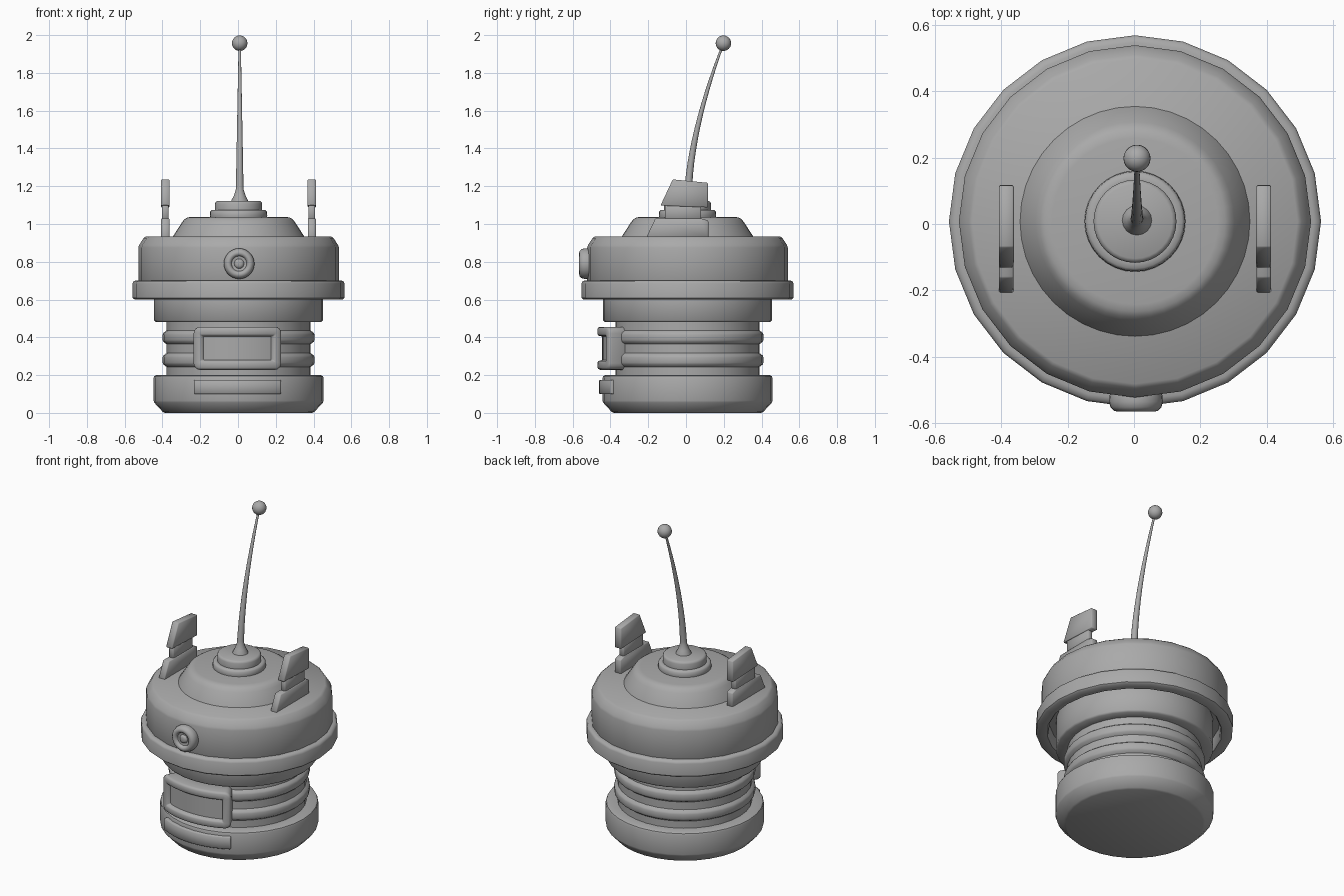
import bpy, bmesh, math
from mathutils import Vector

if "Cube" in bpy.data.objects:
    bpy.data.objects.remove(bpy.data.objects["Cube"])

CX, CY = 0.003, 0.008   # axis of the round body

# Dark grey body colour
grey = bpy.data.materials.new("dark_grey")
grey.diffuse_color = (0.4, 0.4, 0.4, 1)
grey.use_nodes = True
grey.node_tree.nodes["Principled BSDF"].inputs["Base Color"].default_value = grey.diffuse_color


def finish(name, bm, angle=35):
    bmesh.ops.remove_doubles(bm, verts=bm.verts, dist=1e-5)
    bmesh.ops.recalc_face_normals(bm, faces=bm.faces)
    me = bpy.data.meshes.new(name)
    bm.to_mesh(me)
    bm.free()
    me.materials.append(grey)
    ob = bpy.data.objects.new(name, me)
    bpy.context.collection.objects.link(ob)
    bpy.ops.object.select_all(action='DESELECT')
    bpy.context.view_layer.objects.active = ob
    ob.select_set(True)
    bpy.ops.object.shade_smooth_by_angle(angle=math.radians(angle))
    return ob


def bridge(bm, loops):
    n = len(loops[0])
    for a, b in zip(loops, loops[1:]):
        for i in range(n):
            j = (i + 1) % n
            bm.faces.new((a[i], a[j], b[j], b[i]))


def lathe(name, profile, sides=32, shift=lambda z: 0.0, place=None, angle=50):
    """Revolve (radius, height) points around z, closing both ends."""
    place = place or (lambda x, y, z: (CX + x, CY + y + shift(z), z))
    bm = bmesh.new()
    loops = []
    for r, z in profile:
        loops.append([bm.verts.new(place(r * math.cos(2 * math.pi * i / sides),
                                         r * math.sin(2 * math.pi * i / sides), z))
                      for i in range(sides)])
    bridge(bm, loops)
    bm.faces.new(loops[0])
    bm.faces.new(loops[-1])
    return finish(name, bm, angle)


def curved_panel(name, w, h, zc, corner, steps):
    """Rounded rectangle wrapped round the body; steps are (inset, radius)."""
    bm = bmesh.new()
    loops = []
    for inset, R in steps:
        a, b = w - inset, h - inset
        c = max(corner - inset, 0.006)
        arc = [(a - c + c * math.sin(t), b - c + c * math.cos(t))
               for t in [k * math.pi / 8 for k in range(5)]]
        right = [((a - c) * k / 5, b) for k in range(5)] + arc
        top = [(-x, z) for x, z in reversed(right[1:])] + right
        pts = top + [(x, -z) for x, z in reversed(top)]
        loop = []
        for x, z in pts:
            t = x / 0.47 * 1.04
            loop.append(bm.verts.new((CX - 0.006 + R * math.sin(t),
                                      CY - R * math.cos(t), zc + z)))
        loops.append(loop)
    bridge(bm, loops)
    for loop in (loops[0], loops[-1]):
        n = len(loop)
        for i in range(n // 2 - 1):
            bm.faces.new((loop[i], loop[i + 1], loop[n - 2 - i], loop[n - 1 - i]))
    return finish(name, bm, 50)


def slab(name, x, thick, outline):
    """Extrude a (y, z) outline across x with a small bevel."""
    bm = bmesh.new()
    loops = [[bm.verts.new((x + s * thick / 2, y, z)) for y, z in outline]
             for s in (-1, 1)]
    bridge(bm, loops)
    bm.faces.new(loops[0])
    bm.faces.new(loops[1])
    bmesh.ops.bevel(bm, geom=bm.edges[:], offset=0.004, segments=1, affect='EDGES')
    return finish(name, bm, 50)


# Base foot, ribbed neck and collar
lathe("base", [(0.39, 0), (0.402, 0.006), (0.447, 0.055), (0.45, 0.065), (0.45, 0.185),
               (0.446, 0.195), (0.436, 0.2), (0.37, 0.2)], angle=35)
neck = [(0.37, 0.19), (0.382, 0.2)]
for z in (0.25, 0.37):
    neck += [(0.382, z - 0.006), (0.398, z + 0.006), (0.402, z + 0.016),
             (0.402, z + 0.044), (0.398, z + 0.054), (0.382, z + 0.066)]
lathe("ribbed_neck", neck + [(0.382, 0.49)])
lathe("collar", [(0.37, 0.48), (0.438, 0.48), (0.447, 0.49), (0.447, 0.67), (0.44, 0.68)])

# Wide head with a hollow rim underneath
lathe("head_drum", [(0.44, 0.67), (0.52, 0.67), (0.531, 0.69), (0.531, 0.875),
                    (0.527, 0.888), (0.503, 0.925), (0.49, 0.935)], 24)
lathe("rim", [(0.42, 0.675), (0.485, 0.675), (0.49, 0.61), (0.498, 0.6), (0.55, 0.6),
              (0.561, 0.609), (0.561, 0.685), (0.555, 0.697), (0.54, 0.702), (0.52, 0.702)], 24)

# Dome cap and stepped aerial mount
lathe("dome", [(0.348, 0.93), (0.346, 0.937), (0.30, 1.008), (0.288, 1.024),
               (0.272, 1.034), (0.25, 1.038)], 40)
lathe("aerial_mount", [(0.15, 1.03), (0.152, 1.045), (0.15, 1.065), (0.142, 1.074),
                       (0.125, 1.074), (0.125, 1.108), (0.121, 1.117), (0.112, 1.122)], 32)


# Bent tapering aerial with a ball tip
def lean(z):
    return 0.003 + 0.185 * max(0.0, (z - 1.15) / 0.8) ** 1.65


stem = [(0.046, 1.115), (0.044, 1.125), (0.032, 1.148), (0.021, 1.18)]
stem += [(0.02 - 0.014 * k / 12, 1.2 + 0.75 * k / 12) for k in range(13)]
aerial = lathe("aerial", stem, 16, lean)
aerial.location.x = 0.006
bm = bmesh.new()
bmesh.ops.create_uvsphere(bm, u_segments=20, v_segments=12, radius=0.041)
bmesh.ops.translate(bm, verts=bm.verts, vec=Vector((0.009, 0.198, 1.957)))
finish("aerial_ball", bm)

# Pair of three-part ear fins
for side, sx in (("left", -1), ("right", 1)):
    x = CX + sx * 0.388
    slab(side + "_fin_foot", x, 0.043,
         [(-0.212, 0.925), (0.118, 0.925), (0.118, 1.018), (0.078, 1.03), (-0.162, 1.03)])
    slab(side + "_fin_middle", x, 0.034,
         [(-0.112, 1.02), (0.08, 1.02), (0.08, 1.105), (-0.112, 1.105)])
    slab(side + "_fin_top", x, 0.045,
         [(-0.135, 1.098), (0.116, 1.088), (0.116, 1.218), (-0.07, 1.236)])

# Front screen frame and plate, wrapped round the neck
curved_panel("screen", 0.236, 0.114, 0.342, 0.035,
             [(0.006, 0.335), (0, 0.345), (0, 0.462), (0.004, 0.472), (0.012, 0.477),
              (0.038, 0.477), (0.046, 0.473), (0.052, 0.452)])
curved_panel("front_plate", 0.235, 0.038, 0.137, 0.008,
             [(0, 0.42), (0, 0.464), (0.004, 0.468)])

# Round front button with a ringed centre
lathe("button", [(0.074, 0.49), (0.08, 0.525), (0.081, 0.54), (0.077, 0.556), (0.067, 0.567),
                 (0.055, 0.57), (0.044, 0.564), (0.04, 0.552), (0.026, 0.55),
                 (0.022, 0.558), (0.012, 0.562)], 28,
      place=lambda x, y, z: (x + 0.006, -z + 0.004, y + 0.79))
